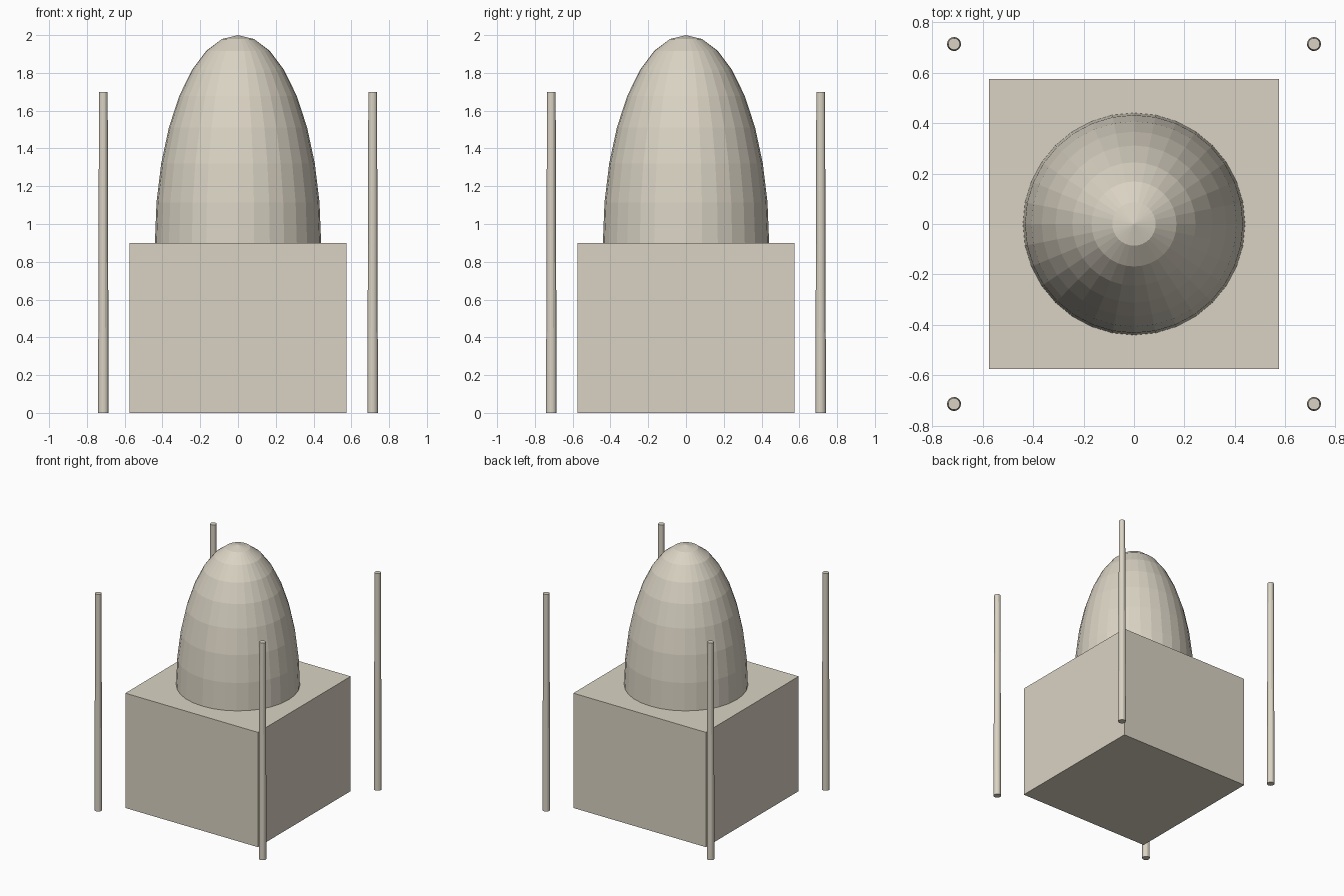
import bpy, bmesh
from mathutils import Matrix, Vector

cube = bpy.data.objects.get("Cube")
if cube:
    bpy.data.objects.remove(cube, do_unlink=True)

stone = bpy.data.materials.new("pale_stone")
stone.use_nodes = True
colour = (0.70, 0.65, 0.55, 1)
stone.diffuse_color = colour
stone.node_tree.nodes["Principled BSDF"].inputs["Base Color"].default_value = colour


def add_part(name, bm, location):
    mesh = bpy.data.meshes.new(name)
    bm.to_mesh(mesh)
    bm.free()
    mesh.materials.append(stone)
    part = bpy.data.objects.new(name, mesh)
    part.location = location
    bpy.context.collection.objects.link(part)
    return part


HALL_WIDTH, HALL_HEIGHT = 1.15, 0.9

# Square hall
bm = bmesh.new()
bmesh.ops.create_cube(bm, size=1, matrix=Matrix.Diagonal((HALL_WIDTH, HALL_WIDTH, HALL_HEIGHT, 1)))
add_part("hall", bm, (0, 0, HALL_HEIGHT / 2))

# Tall faceted dome: upper half of a stretched sphere
bm = bmesh.new()
bmesh.ops.create_uvsphere(bm, u_segments=32, v_segments=16, radius=1)
lower = [v for v in bm.verts if v.co.z < -0.01]
bmesh.ops.delete(bm, geom=lower, context='VERTS')
bmesh.ops.scale(bm, vec=Vector((0.44, 0.44, 1.1)), verts=bm.verts)
add_part("dome", bm, (0, 0, HALL_HEIGHT))

# Four slim tapered corner towers
TOWER_HEIGHT, TOWER_OFFSET = 1.7, 0.713
for side, x in (("left", 1), ("right", -1)):
    for end, y in (("front", -1), ("back", 1)):
        bm = bmesh.new()
        bmesh.ops.create_cone(bm, cap_ends=True, segments=16, radius1=0.028,
                              radius2=0.023, depth=TOWER_HEIGHT)
        add_part(f"{end}_{side}_tower", bm,
                 (x * TOWER_OFFSET, y * TOWER_OFFSET, TOWER_HEIGHT / 2))
